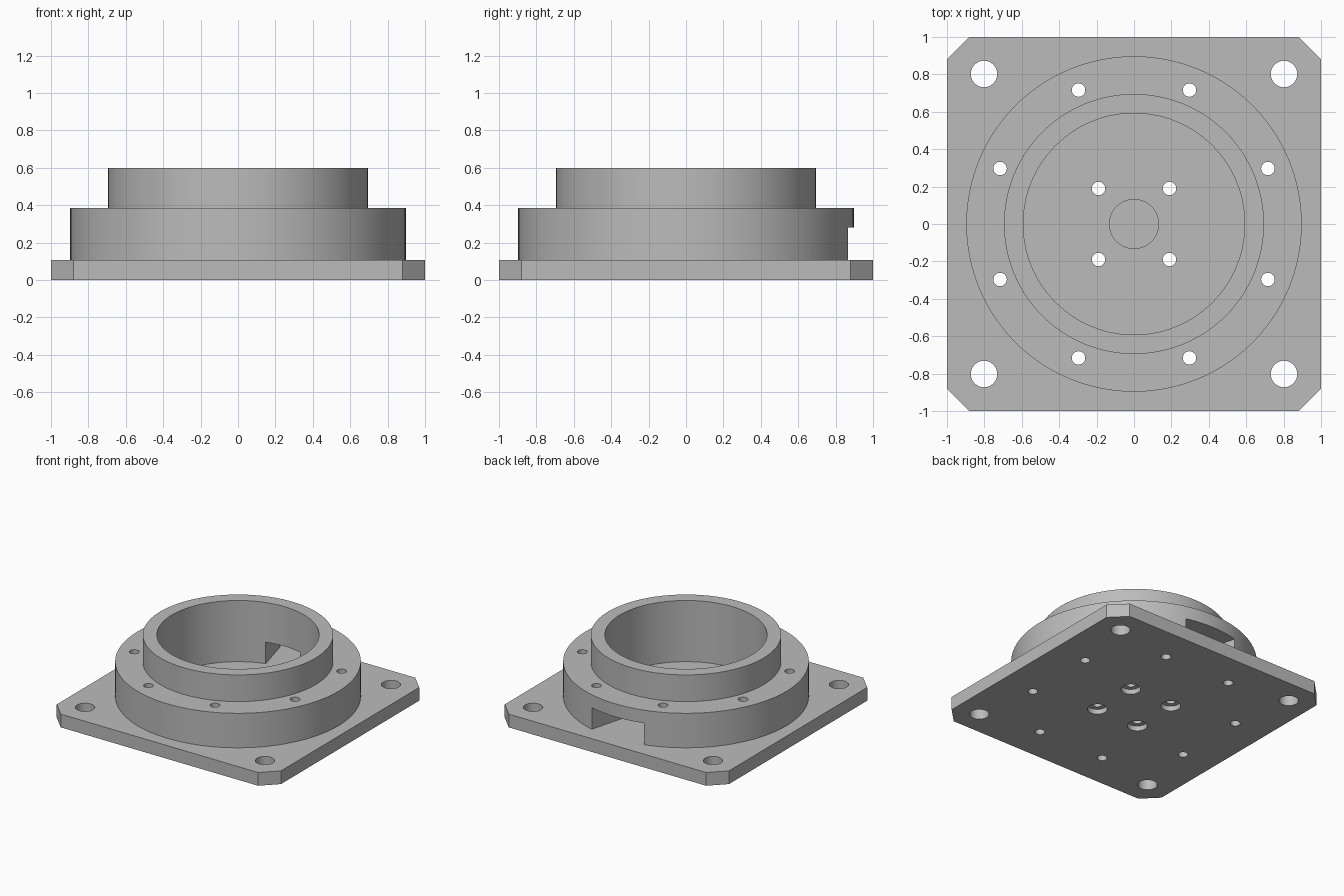
import bpy
import bmesh
from math import cos, sin, pi, radians

if "Cube" in bpy.data.objects:
    bpy.data.objects.remove(bpy.data.objects["Cube"], do_unlink=True)

PLATE_TOP = 0.107
SLOT_TOP = 0.28
STEP_Z = 0.385
TOP = 0.6
R_BODY, R_NECK, R_BORE = 0.897, 0.695, 0.592

metal = bpy.data.materials.new("plain grey metal")
metal.use_nodes = True
grey = (0.5, 0.5, 0.5, 1)
metal.diffuse_color = grey
metal.node_tree.nodes["Principled BSDF"].inputs["Base Color"].default_value = grey


def make_object(name, bm):
    bmesh.ops.recalc_face_normals(bm, faces=bm.faces)
    mesh = bpy.data.meshes.new(name)
    bm.to_mesh(mesh)
    bm.free()
    mesh.materials.append(metal)
    obj = bpy.data.objects.new(name, mesh)
    bpy.context.collection.objects.link(obj)
    return obj


def prism(name, outline, z0, z1):
    """Extrude a flat outline from z0 to z1."""
    bm = bmesh.new()
    face = bm.faces.new([bm.verts.new((x, y, z0)) for x, y in outline])
    side = bmesh.ops.extrude_face_region(bm, geom=[face])["geom"]
    moved = [v for v in side if isinstance(v, bmesh.types.BMVert)]
    bmesh.ops.translate(bm, verts=moved, vec=(0, 0, z1 - z0))
    return make_object(name, bm)


def cylinder(name, x, y, radius, z0, z1, sides=32):
    angles = [2 * pi * i / sides for i in range(sides)]
    return prism(name, [(x + radius * cos(a), y + radius * sin(a)) for a in angles], z0, z1)


def lathe(name, profile, sides=128):
    """Revolve a closed (radius, z) profile around the z axis."""
    bm = bmesh.new()
    rings = []
    for i in range(sides):
        a = 2 * pi * i / sides
        rings.append([bm.verts.new((r * cos(a), r * sin(a), z)) for r, z in profile])
    n = len(profile)
    for i, ring in enumerate(rings):
        after = rings[(i + 1) % sides]
        for j in range(n):
            k = (j + 1) % n
            bm.faces.new((ring[j], after[j], after[k], ring[k]))
    return make_object(name, bm)


def combine(target, tool, operation):
    """Apply a boolean and discard the tool."""
    mod = target.modifiers.new(operation.lower(), "BOOLEAN")
    mod.operation = operation
    mod.solver = "EXACT"
    mod.object = tool
    tool.hide_render = True
    bpy.context.view_layer.objects.active = target
    bpy.ops.object.modifier_apply(modifier=mod.name)
    bpy.data.objects.remove(tool, do_unlink=True)


# Stepped ring, sunk into the base plate
housing = lathe("flanged_housing", [
    (R_BORE, 0.05), (R_BODY, 0.05), (R_BODY, STEP_Z),
    (R_NECK, STEP_Z), (R_NECK, TOP), (R_BORE, TOP)])

# Wedge-shaped cable slot through the back wall
arc = [radians(75 + 3 * i) for i in range(11)]
wedge = [(1.1 * cos(a), 1.1 * sin(a)) for a in arc]
wedge += [(0.4 * cos(a), 0.4 * sin(a)) for a in reversed(arc)]
combine(housing, prism("slot_cutter", wedge, -0.1, SLOT_TOP), "DIFFERENCE")

# Square base plate with clipped corners
c = 0.88
plate = prism("base_plate", [(c, -1), (1, -c), (1, c), (c, 1),
                             (-c, 1), (-1, c), (-1, -c), (-c, -1)], 0, PLATE_TOP)
combine(housing, plate, "UNION")

# Shallow round pocket in the bore floor
combine(housing, cylinder("pocket_cutter", 0, 0, 0.131, 0.067, 0.3, 64), "DIFFERENCE")

# Corner mounting holes and counterbored centre screw holes
for sx in (-1, 1):
    for sy in (-1, 1):
        combine(housing, cylinder("corner_hole", 0.802 * sx, 0.802 * sy, 0.071, -0.1, 0.3),
                "DIFFERENCE")
        x, y = 0.19 * sx, 0.19 * sy
        combine(housing, cylinder("screw_hole", x, y, 0.036, -0.1, 0.3), "DIFFERENCE")
        combine(housing, cylinder("counterbore", x, y, 0.073, -0.1, 0.04), "DIFFERENCE")

# Ring of eight bolt holes through the shoulder
for i in range(8):
    a = radians(22.5 + 45 * i)
    combine(housing, cylinder("bolt_hole", 0.775 * cos(a), 0.775 * sin(a), 0.036, -0.1, 0.5),
            "DIFFERENCE")

# Smooth walls with crisp rims
bpy.ops.object.select_all(action="DESELECT")
housing.select_set(True)
bpy.context.view_layer.objects.active = housing
bpy.ops.object.shade_smooth_by_angle(angle=radians(30))
